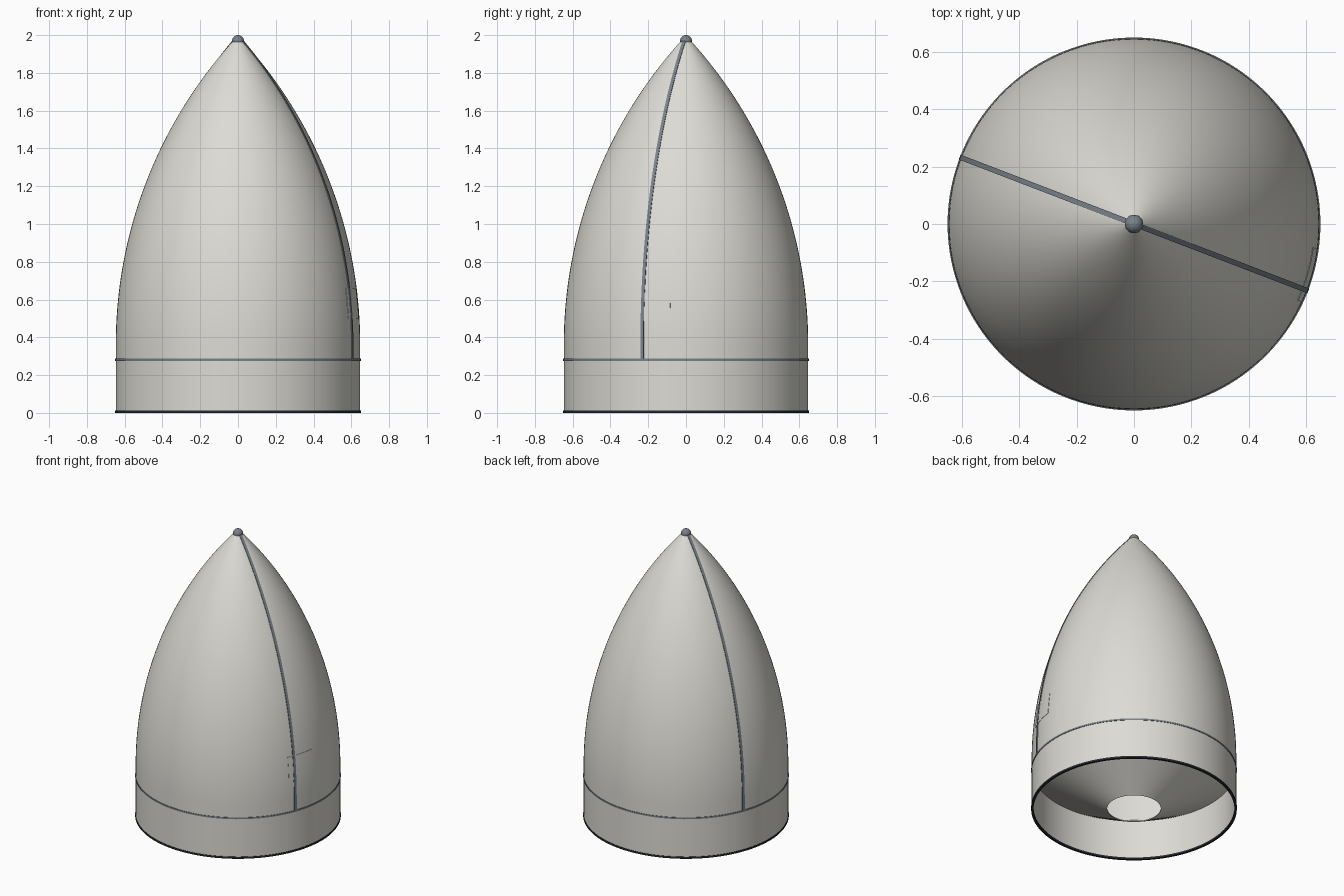
import bpy, bmesh, math
from mathutils import Vector

if "Cube" in bpy.data.objects:
    bpy.data.objects.remove(bpy.data.objects["Cube"])

R, Z0, TIP = 0.647, 0.36, 1.998          # shell radius, ogive start, ogive apex
RHO = (R * R + (TIP - Z0) ** 2) / (2 * R)
SEAM = math.radians(-21)


def radius(z):
    """Tangent ogive above a straight skirt."""
    if z <= Z0:
        return R
    return max(math.sqrt(RHO * RHO - (z - Z0) ** 2) - (RHO - R), 0.0)


def material(name, r, g, b):
    m = bpy.data.materials.new(name)
    m.diffuse_color = (r, g, b, 1)
    m.use_nodes = True
    m.node_tree.nodes["Principled BSDF"].inputs["Base Color"].default_value = m.diffuse_color
    return m


WHITE = material("warm_white", 0.72, 0.71, 0.66)
GREY = material("blue_grey", 0.19, 0.22, 0.25)
DARK = material("near_black", 0.02, 0.023, 0.028)


def finish(name, bm, mat, angle=35):
    bmesh.ops.recalc_face_normals(bm, faces=bm.faces)
    me = bpy.data.meshes.new(name)
    bm.to_mesh(me)
    bm.free()
    me.materials.append(mat)
    ob = bpy.data.objects.new(name, me)
    bpy.context.collection.objects.link(ob)
    bpy.ops.object.select_all(action='DESELECT')
    bpy.context.view_layer.objects.active = ob
    ob.select_set(True)
    bpy.ops.object.shade_smooth_by_angle(angle=math.radians(angle))
    return ob


def lathe(name, profile, mat, n=128):
    """Revolve a closed (r, z) profile around z."""
    bm = bmesh.new()
    rings = [[bm.verts.new((r * math.cos(2 * math.pi * i / n),
                            r * math.sin(2 * math.pi * i / n), z))
              for i in range(n)] for r, z in profile]
    for k in range(len(rings)):
        a, b = rings[k], rings[(k + 1) % len(rings)]
        for i in range(n):
            j = (i + 1) % n
            bm.faces.new((a[i], a[j], b[j], b[i]))
    return finish(name, bm, mat)


def sweep(name, sections, mat):
    """Join equal closed sections into a capped solid."""
    bm = bmesh.new()
    rings = [[bm.verts.new(p) for p in s] for s in sections]
    for a, b in zip(rings, rings[1:]):
        for i in range(len(a)):
            j = (i + 1) % len(a)
            bm.faces.new((a[i], a[j], b[j], b[i]))
    bm.faces.new(rings[0])
    bm.faces.new(rings[-1])
    return finish(name, bm, mat)


# Hollow fairing shell: skirt plus ogive
T = 0.008
heights = [0.004, 0.28] + [Z0 + (1.972 - Z0) * i / 48 for i in range(49)]
outer = [(radius(z), z) for z in heights]
inner = [(max(r - T, 0.008), z) for r, z in reversed(outer)]
lathe("fairing_shell", outer + inner, WHITE)

# Dark base ring and the separation ring above the skirt
lathe("base_ring", [(R - 0.012, 0), (R + 0.003, 0), (R + 0.003, 0.013),
                    (R - 0.012, 0.013)], DARK)
lathe("separation_ring", [(R - 0.006, 0.276), (R + 0.003, 0.276),
                          (R + 0.003, 0.287), (R - 0.006, 0.287)], GREY)

# Inner adapter cone with a central opening
lathe("adapter_cone", [(R - 0.006, 0.28), (0.17, 0.002), (0.17, 0.010),
                       (R - 0.006, 0.288)], WHITE)

# Rounded tip cap
bm = bmesh.new()
bmesh.ops.create_uvsphere(bm, u_segments=32, v_segments=16, radius=0.032)
bmesh.ops.translate(bm, verts=bm.verts, vec=(0, 0, 1.968))
finish("tip_cap", bm, GREY)

# Two raised split-line strips on opposite sides
for name, az in (("seam_right", SEAM), ("seam_left", SEAM + math.pi)):
    out = Vector((math.cos(az), math.sin(az), 0))
    side = Vector((-math.sin(az), math.cos(az), 0)) * 0.009
    secs = []
    for i in range(49):
        z = 0.282 + (1.972 - 0.282) * i / 48
        a = out * max(radius(z) - 0.004, 0) + Vector((0, 0, z))
        b = out * (radius(z) + 0.004) + Vector((0, 0, z))
        secs.append([a - side, b - side, b + side, a + side])
    sweep(name, secs, GREY)

# Thin access door on the lower right side, crossing the split line
secs = []
for i in range(17):
    az = math.radians(-25 + 17.5 * i / 16)
    sec = []
    for z, d in [(0.50, -0.003)] + [(0.50 + 0.04 * k, 0.002) for k in range(5)] + [(0.66, -0.003)]:
        r = radius(z) + d
        sec.append((r * math.cos(az), r * math.sin(az), z))
    secs.append(sec)
sweep("access_door", secs, WHITE)
